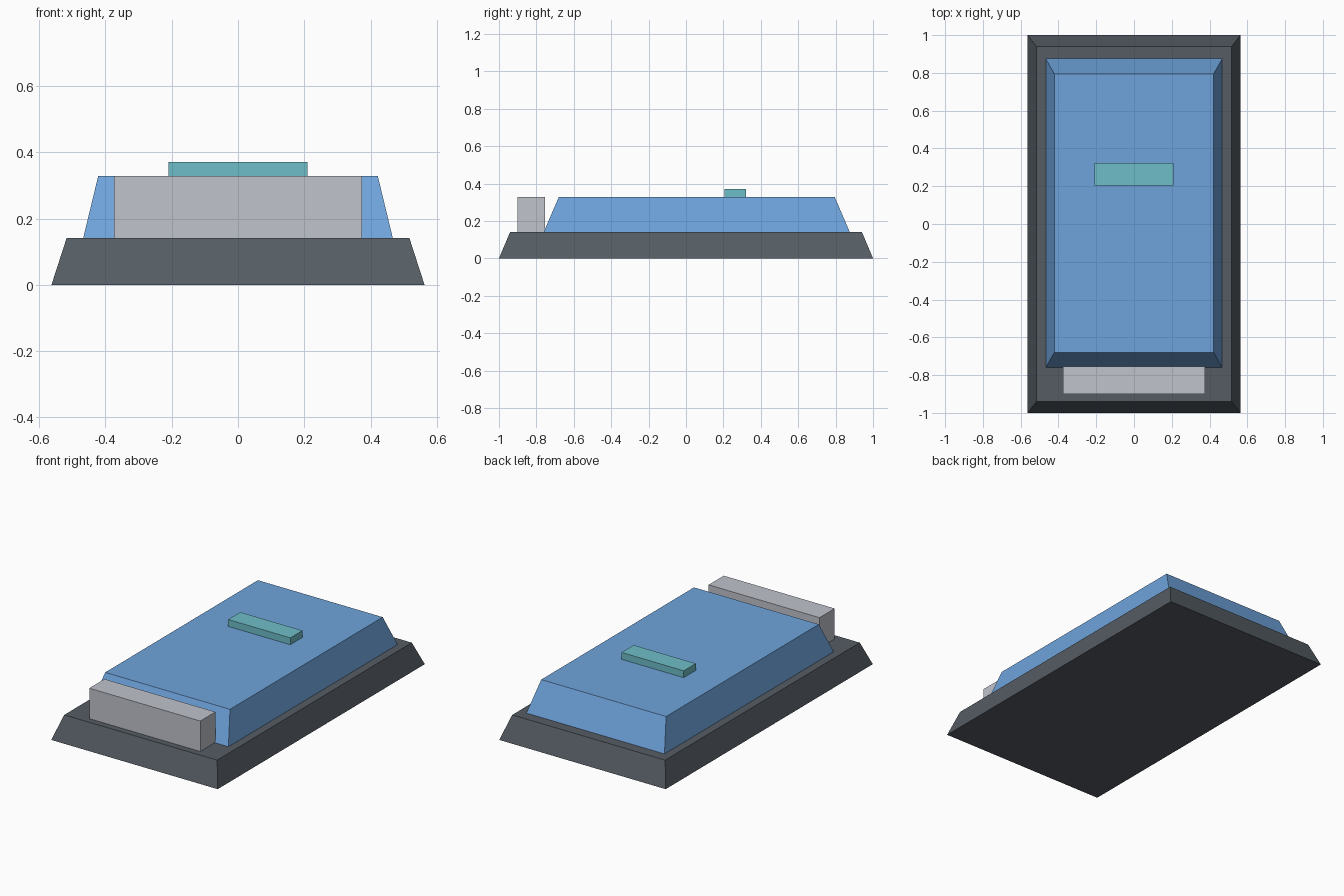
import bpy
import bmesh
import math

cube = bpy.data.objects.get("Cube")
if cube:
    bpy.data.objects.remove(cube, do_unlink=True)


def material(name, r, g, b):
    mat = bpy.data.materials.new(name)
    mat.use_nodes = True
    mat.diffuse_color = (r, g, b, 1)
    node = next(n for n in mat.node_tree.nodes if n.type == 'BSDF_PRINCIPLED')
    node.inputs["Base Color"].default_value = (r, g, b, 1)
    return mat


def tapered_block(name, mat, half_width, y_range, z_range, inset=(0, 0), rounding=0):
    """Box on a rectangle, its top drawn in by inset; rounding softens the long top edges."""
    (y0, y1), (z0, z1) = y_range, z_range
    bm = bmesh.new()
    bmesh.ops.create_cube(bm, size=2)
    for v in bm.verts:
        sx, sy, sz = v.co
        dx, dy = inset if sz > 0 else (0, 0)
        v.co = (sx * (half_width - dx),
                (y0 + y1) / 2 + sy * ((y1 - y0) / 2 - dy),
                z1 if sz > 0 else z0)
    if rounding:
        edges = [e for e in bm.edges
                 if all(v.co.z == z1 for v in e.verts)
                 and e.verts[0].co.y == e.verts[1].co.y]
        bmesh.ops.bevel(bm, geom=edges, offset=rounding, segments=3,
                        profile=0.5, affect='EDGES')
    mesh = bpy.data.meshes.new(name)
    bm.to_mesh(mesh)
    bm.free()
    mesh.materials.append(mat)
    obj = bpy.data.objects.new(name, mesh)
    bpy.context.collection.objects.link(obj)
    if rounding:
        bpy.ops.object.select_all(action='DESELECT')
        obj.select_set(True)
        bpy.context.view_layer.objects.active = obj
        bpy.ops.object.shade_smooth_by_angle(angle=math.radians(40))
    return obj


charcoal = material("charcoal", 0.089, 0.107, 0.125)
blue = material("blue", 0.156, 0.366, 0.708)
silver = material("silver", 0.527, 0.546, 0.604)
teal = material("teal", 0.156, 0.515, 0.578)

BASE_TOP, BODY_TOP = 0.142, 0.328

# Sloped base plate
tapered_block("base", charcoal, 0.563, (-1, 1), (0, BASE_TOP), inset=(0.046, 0.06))
# Sloped main body
tapered_block("body", blue, 0.467, (-0.76, 0.875), (BASE_TOP, BODY_TOP), inset=(0.045, 0.08))
# Upright bar at the front
tapered_block("front_bar", silver, 0.375, (-0.9, -0.754), (BASE_TOP, BODY_TOP), rounding=0.012)
# Small raised strip on the body
tapered_block("top_strip", teal, 0.21, (0.205, 0.322), (BODY_TOP, 0.37))
